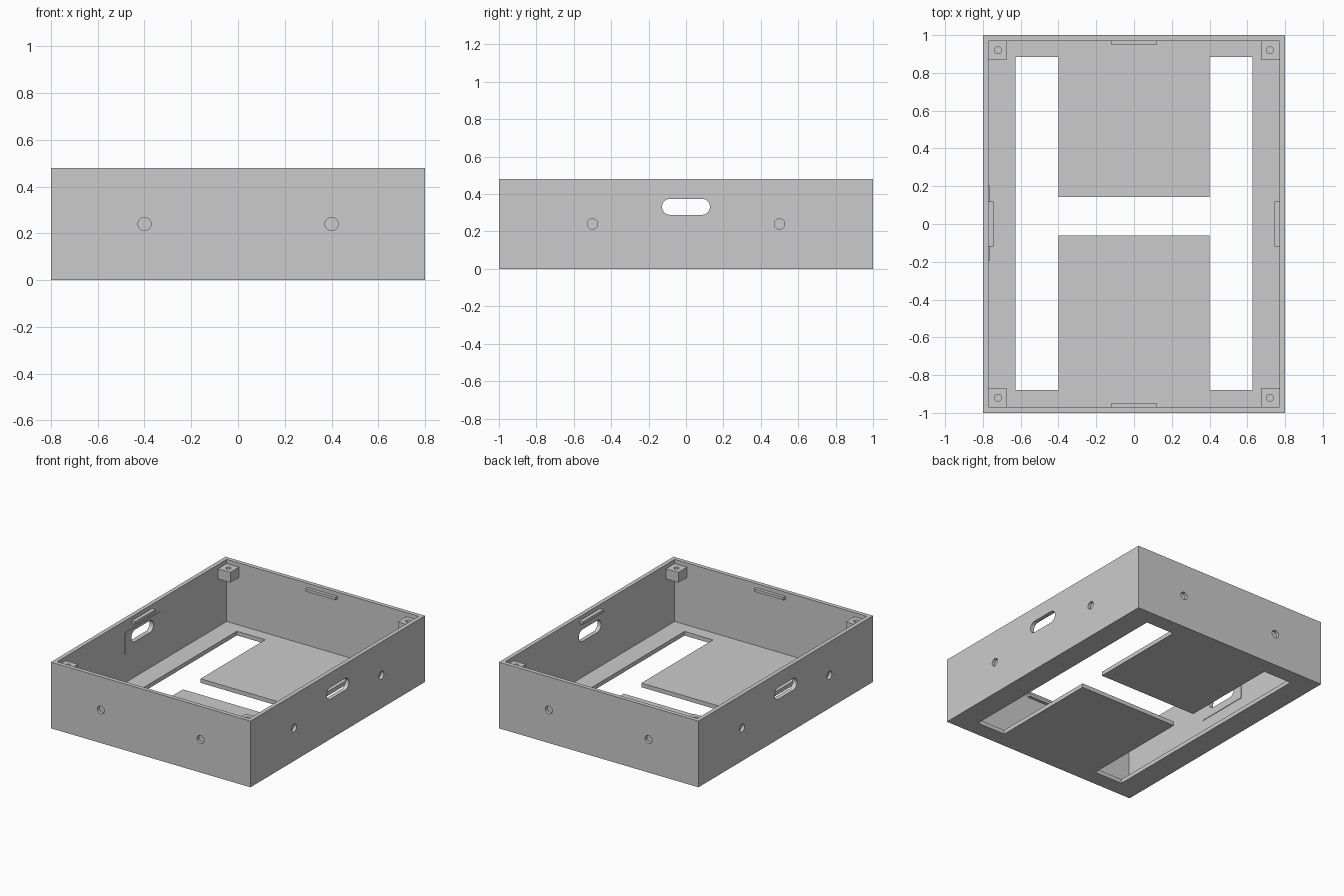
import bpy
import math
from mathutils import Vector

default = bpy.data.objects.get("Cube")
if default:
    bpy.data.objects.remove(default, do_unlink=True)

grey = bpy.data.materials.new("light grey")
grey.use_nodes = True
grey.diffuse_color = (0.6, 0.6, 0.6, 1)
grey.node_tree.nodes["Principled BSDF"].inputs["Base Color"].default_value = (0.6, 0.6, 0.6, 1)

W, D, H = 0.8, 1.0, 0.48      # half width, half depth, height
WALL, FLOOR = 0.03, 0.03
IN_X, IN_Y = W - WALL, D - WALL


def box(name, lo, hi):
    """Axis-aligned box between two corners."""
    lo, hi = Vector(lo), Vector(hi)
    bpy.ops.mesh.primitive_cube_add(size=1, location=(lo + hi) / 2)
    ob = bpy.context.object
    ob.name = name
    ob.scale = hi - lo
    bpy.ops.object.transform_apply(location=False, rotation=False)
    ob.data.materials.append(grey)
    return ob


def cylinder(name, centre, radius, depth, axis):
    """Cylinder lying along the given axis."""
    turn = {"x": (0, math.pi / 2, 0), "y": (math.pi / 2, 0, 0), "z": (0, 0, 0)}[axis]
    bpy.ops.mesh.primitive_cylinder_add(vertices=32, radius=radius, depth=depth,
                                        location=centre, rotation=turn)
    ob = bpy.context.object
    ob.name = name
    ob.data.materials.append(grey)
    return ob


def cut(target, *cutters):
    """Subtract each cutter, then discard it."""
    for cutter in cutters:
        cutter.hide_render = True
        mod = target.modifiers.new("cut", "BOOLEAN")
        mod.operation = "DIFFERENCE"
        mod.solver = "EXACT"
        mod.object = cutter
        bpy.context.view_layer.objects.active = target
        bpy.ops.object.modifier_apply(modifier=mod.name)
        bpy.data.objects.remove(cutter, do_unlink=True)


def cut_slot(target):
    """Rounded handle slot running across the whole width."""
    half, r, z = 0.085, 0.043, 0.332
    cut(target, box("slot_cutter", (-1, -half, z - r), (1, half, z + r)))
    for y in (-half, half):
        cut(target, cylinder("slot_end_cutter", (0, y, z), r, 2, "x"))


# Open tray with walls and floor
tray = box("tray", (-W, -D, 0), (W, D, H))
cut(tray, box("cavity_cutter", (-IN_X, -IN_Y, FLOOR), (IN_X, IN_Y, H + 0.1)))

# H-shaped floor opening
for s in (-1, 1):
    x1, x2 = sorted((s * 0.4, s * 0.628))
    cut(tray, box("floor_cutter", (x1, -0.88, -0.1), (x2, 0.884, 0.1)))
cut(tray, box("floor_bridge_cutter", (-0.45, -0.06, -0.1), (0.45, 0.142, 0.1)))

# Handle slots and shallow round sockets in the outer walls
cut_slot(tray)
for s in (-1, 1):
    for t in (-1, 1):
        cut(tray,
            cylinder("socket_cutter", (s * 0.4, t * D, H / 2), 0.028, 0.044, "y"),
            cylinder("socket_cutter", (s * W, t * 0.5, H / 2), 0.028, 0.044, "x"))

# Thin plate around the slot on one inner wall
plate = box("slot_plate", (-IN_X - 0.002, -0.195, 0.235), (-IN_X + 0.004, 0.205, 0.395))
cut_slot(plate)

# Corner screw posts and the lid catches
for s, side in ((-1, "right"), (1, "left")):
    for t, end in ((-1, "front"), (1, "back")):
        x1, x2 = sorted((s * 0.672, s * (IN_X + 0.002)))
        y1, y2 = sorted((t * 0.872, t * (IN_Y + 0.002)))
        post = box(f"{end}_{side}_post", (x1, y1, 0.375), (x2, y2, 0.45))
        cut(post, cylinder("screw_cutter", (s * 0.72, t * 0.92, 0.45), 0.018, 0.12, "z"))
    x1, x2 = sorted((s * 0.743, s * (IN_X + 0.002)))
    box(f"{side}_catch", (x1, -0.118, 0.43), (x2, 0.12, 0.45))
for t, end in ((-1, "front"), (1, "back")):
    y1, y2 = sorted((t * 0.947, t * (IN_Y + 0.002)))
    box(f"{end}_catch", (-0.12, y1, 0.43), (0.118, y2, 0.45))
